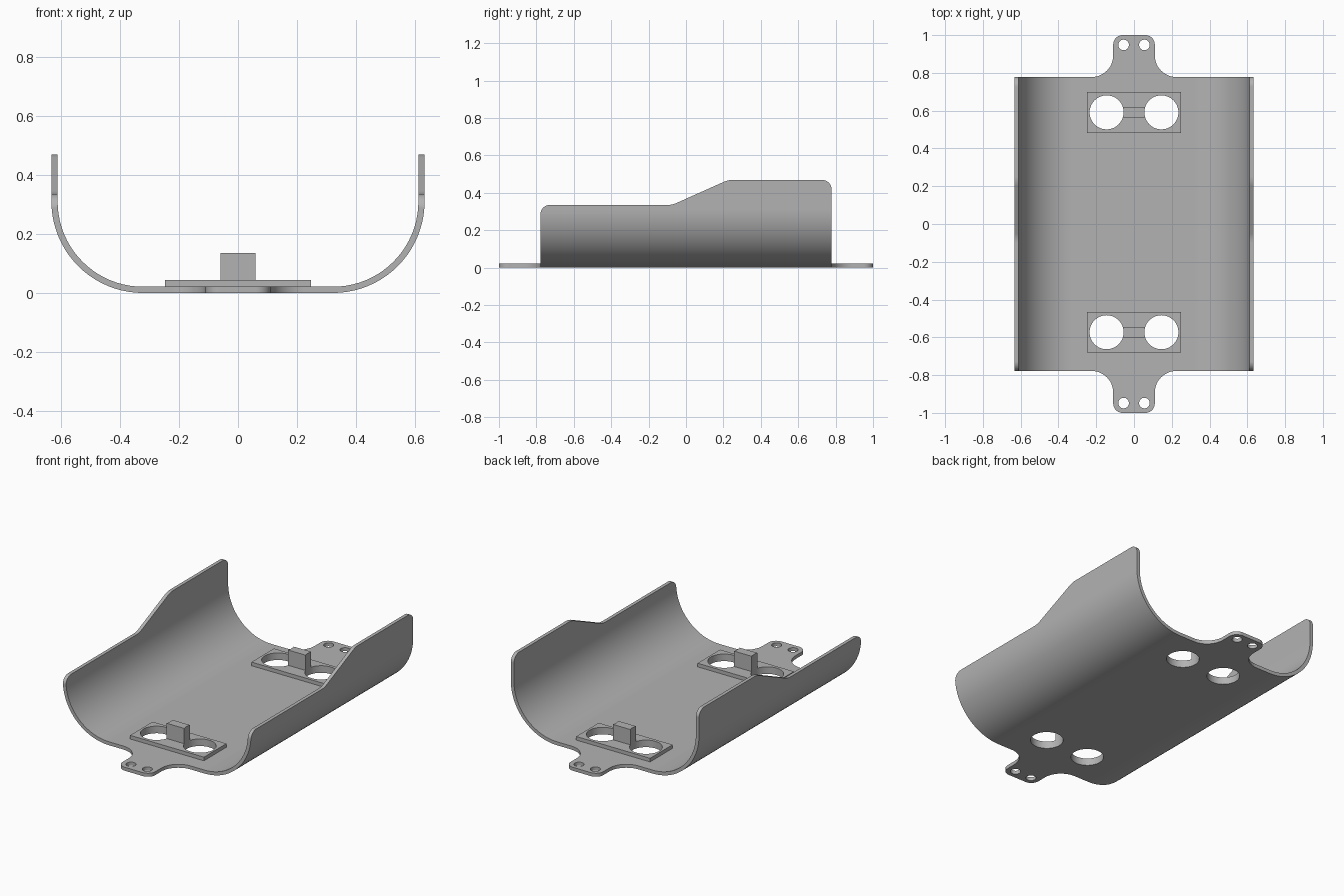
import bpy, bmesh
from math import sin, cos, pi
from mathutils import Vector

cube = bpy.data.objects.get("Cube")
if cube:
    bpy.data.objects.remove(cube, do_unlink=True)

grey = bpy.data.materials.new("plain_grey")
grey.use_nodes = True
colour = (0.45, 0.45, 0.45, 1)
grey.diffuse_color = colour
grey.node_tree.nodes["Principled BSDF"].inputs["Base Color"].default_value = colour

W, T, R = 0.632, 0.021, 0.31      # half width, sheet thickness, outer bend radius
L, TAB = 0.778, 0.11              # half length of the tray, half width of the tabs


def rounded(corners, steps=20):
    """Turn (a, b, radius) corners into an outline with filleted corners."""
    out = []
    for i, (a, b, r) in enumerate(corners):
        p = Vector((a, b))
        if r == 0:
            out.append(p)
            continue
        u = (Vector(corners[i - 1][:2]) - p).normalized()
        v = (Vector(corners[(i + 1) % len(corners)][:2]) - p).normalized()
        half = u.angle(v) / 2
        centre = p + (u + v).normalized() * (r / sin(half))
        start = p + u * (r / (sin(half) / cos(half))) - centre
        sweep = pi - 2 * half
        side = (v - u * u.dot(v)).normalized()
        for k in range(steps + 1):
            t = sweep * k / steps
            out.append(centre - side * r * cos(t) - u * r * sin(t))
    return out


def prism(name, outline, place, low, high):
    """Extrude a 2D outline between two levels; place maps (a, b, level) to xyz."""
    bm = bmesh.new()
    face = bm.faces.new([bm.verts.new(place(p.x, p.y, low)) for p in outline])
    geom = bmesh.ops.extrude_face_region(bm, geom=[face])["geom"]
    shift = Vector(place(0, 0, high)) - Vector(place(0, 0, low))
    bmesh.ops.translate(bm, verts=[g for g in geom if isinstance(g, bmesh.types.BMVert)], vec=shift)
    bmesh.ops.recalc_face_normals(bm, faces=bm.faces)
    mesh = bpy.data.meshes.new(name)
    bm.to_mesh(mesh)
    bm.free()
    mesh.materials.append(grey)
    ob = bpy.data.objects.new(name, mesh)
    bpy.context.collection.objects.link(ob)
    return ob


def along_x(a, b, level):
    return (level, a, b)


def along_y(a, b, level):
    return (a, level, b)


def along_z(a, b, level):
    return (a, b, level)


def rectangle(hx, hy, cy):
    return rounded([(-hx, cy - hy, 0), (hx, cy - hy, 0), (hx, cy + hy, 0), (-hx, cy + hy, 0)])


def cut(ob, cutter, operation="DIFFERENCE"):
    mod = ob.modifiers.new("cut", "BOOLEAN")
    mod.operation, mod.solver, mod.object = operation, "EXACT", cutter
    bpy.context.view_layer.objects.active = ob
    bpy.ops.object.modifier_apply(modifier=mod.name)


def drill(name, x, y, r):
    ring = [Vector((x + r * cos(2 * pi * k / 48), y + r * sin(2 * pi * k / 48))) for k in range(48)]
    return prism(name, ring, along_z, -0.2, 0.4)


# bent sheet with a U cross-section
tray = prism("tray", rounded([
    (-W, 0.6, 0), (-W, 0, R), (W, 0, R), (W, 0.6, 0),
    (W - T, 0.6, 0), (W - T, T, R - T), (T - W, T, R - T), (T - W, 0.6, 0)]), along_y, -1.1, 1.1)

# plan outline with the end tabs
half = [(TAB, 1, 0.05), (TAB, L, 0.115), (0.8, L, 0),
        (0.8, -L, 0), (TAB, -L, 0.115), (TAB, -1, 0.05)]
plan = prism("plan_cutter", rounded(half + [(-x, y, r) for x, y, r in reversed(half)]),
             along_z, -0.2, 0.8)

# stepped height of the side walls
E = L + 0.0002
walls = prism("wall_cutter", rounded([
    (-1.2, -0.1, 0), (-1.2, 0.28, 0), (-E, 0.28, 0), (-E, 0.335, 0.05),
    (-0.075, 0.335, 0.12), (0.225, 0.469, 0.12), (E, 0.469, 0.05),
    (E, 0.28, 0), (1.2, 0.28, 0), (1.2, -0.1, 0)]), along_x, -1, 1)

cutters = [plan, walls]
cut(tray, plan, "INTERSECT")
cut(tray, walls, "INTERSECT")

# small fixing holes in the tabs
for x in (-0.055, 0.055):
    for y in (-0.948, 0.948):
        hole = drill("fixing_hole_cutter", x, y, 0.028)
        cut(tray, hole)
        cutters.append(hole)

# raised pads with a block between two large holes
parts = [tray]
for end, y in (("front", -0.573), ("back", 0.591)):
    pad = prism(end + "_pad", rectangle(0.248, 0.108, y), along_z, T, 0.043)
    block = prism(end + "_block", rectangle(0.059, 0.027, y), along_z, 0.043, 0.136)
    for x in (-0.145, 0.145):
        hole = drill(end + "_hole_cutter", x, y, 0.09)
        for ob in (tray, pad, block):
            cut(ob, hole)
        cutters.append(hole)
    parts += [pad, block]

for ob in cutters:
    bpy.data.objects.remove(ob, do_unlink=True)

# smooth bends, sharp edges
for ob in parts:
    bpy.ops.object.select_all(action="DESELECT")
    ob.select_set(True)
    bpy.context.view_layer.objects.active = ob
    bpy.ops.object.shade_smooth_by_angle(angle=pi / 6)
    weighted = ob.modifiers.new("weighted_normals", "WEIGHTED_NORMAL")
    weighted.keep_sharp = True
